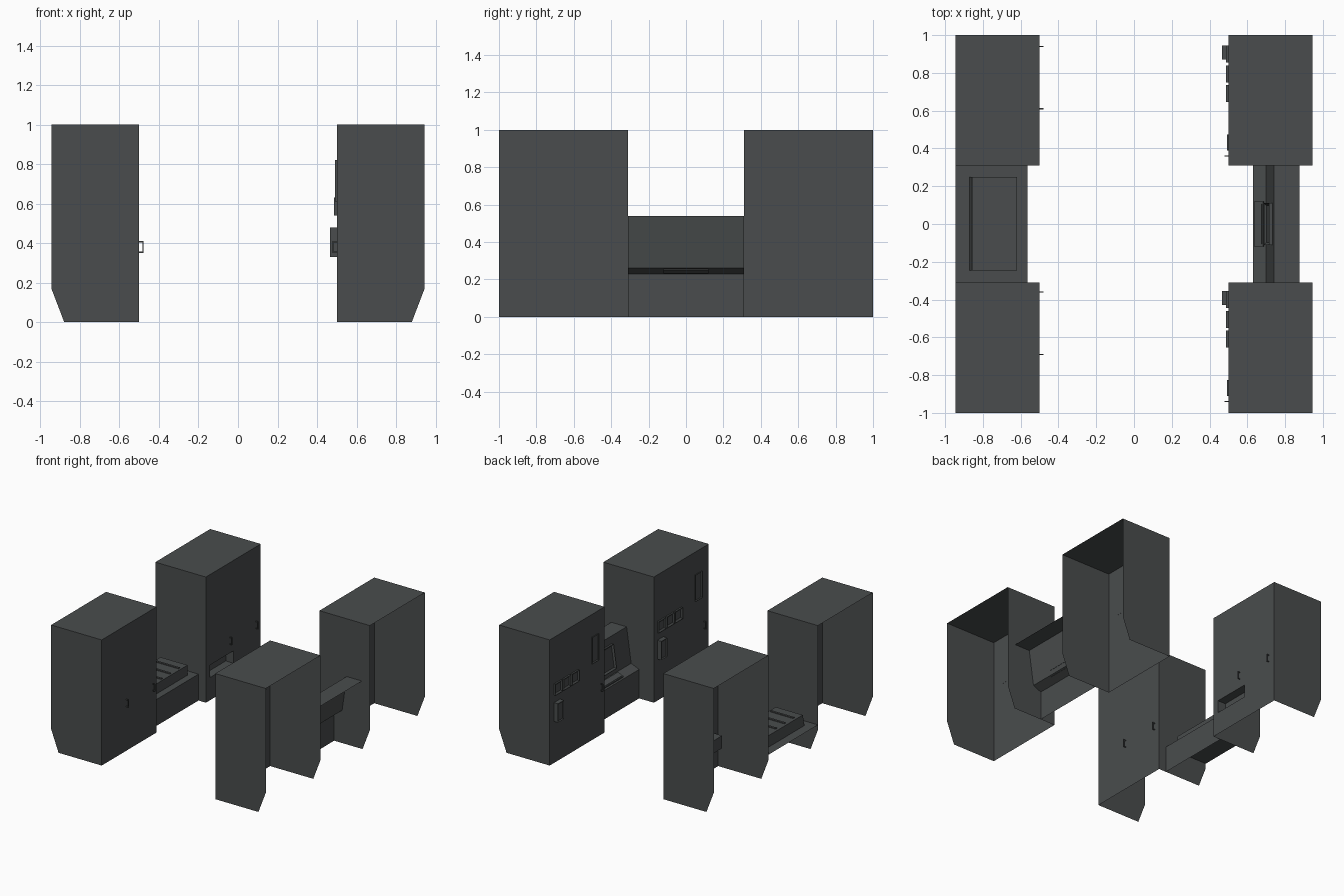
import bpy, bmesh, math
from mathutils import Vector

if "Cube" in bpy.data.objects:
    bpy.data.objects.remove(bpy.data.objects["Cube"])

grey = bpy.data.materials.new("dark slate grey")
grey.diffuse_color = (0.067, 0.073, 0.074, 1)
grey.use_nodes = True
grey.node_tree.nodes["Principled BSDF"].inputs["Base Color"].default_value = grey.diffuse_color


def make(name, faces):
    """Mesh object from a list of polygons."""
    bm = bmesh.new()
    for f in faces:
        bm.faces.new([bm.verts.new(p) for p in f])
    bmesh.ops.remove_doubles(bm, verts=bm.verts, dist=1e-5)
    return finish(name, bm)


def finish(name, bm):
    me = bpy.data.meshes.new(name)
    bm.to_mesh(me)
    bm.free()
    me.materials.append(grey)
    ob = bpy.data.objects.new(name, me)
    bpy.context.collection.objects.link(ob)
    return ob


def box(name, x, y, z, inset=0, depth=0, taper=0):
    """Box from ranges; optional sunken inset on its -x face, or a slanted -x end."""
    bm = bmesh.new()
    bmesh.ops.create_cube(bm, size=1)
    for v in bm.verts:
        t = taper if v.co.z > 0 and v.co.x < 0 else 0
        v.co = [r[0] if c < 0 else r[1] for r, c in zip((x, y, z), v.co)]
        v.co.x += t
    if inset:
        bm.normal_update()
        f = min(bm.faces, key=lambda f: f.calc_center_median().x)
        bmesh.ops.inset_region(bm, faces=[f], thickness=inset)
        for v in f.verts:
            v.co.x += depth
    return finish(name, bm)


def cabinet(name, s, y0, y1, pocket=None):
    """Tall cabinet shell, open at the bottom and on the outer side."""
    xi, xo, xc = 0.5 * s, 0.945 * s, 0.88 * s
    prof = [(xi, 0), (xc, 0), (xo, 0.17), (xo, 1), (xi, 1)]
    a = [(x, y0, z) for x, z in prof]
    b = [(x, y1, z) for x, z in prof]
    if s < 0:
        a, b = a[::-1], b[::-1]
    faces = [a, b[::-1]]
    top = [(xi, y0, 1), (xo, y0, 1), (xo, y1, 1), (xi, y1, 1)]
    faces.append(top if s > 0 else top[::-1])
    wall = lambda u0, u1, w0, w1, x=xi: [(x, u0, w0), (x, u0, w1), (x, u1, w1), (x, u1, w0)][::int(s)]
    if not pocket:
        faces.append(wall(y0, y1, 0, 1))
    else:
        p0, p1, q0, q1, d = pocket
        ys, zs = [y0, p0, p1, y1], [0, q0, q1, 1]
        for i in range(3):
            for j in range(3):
                x = xi + s * d if i == j == 1 else xi
                faces.append(wall(ys[i], ys[i + 1], zs[j], zs[j + 1], x))
        ring = [(p0, q0), (p1, q0), (p1, q1), (p0, q1)]
        for k in range(4):
            (u, w), (u2, w2) = ring[k], ring[(k + 1) % 4]
            xd = xi + s * d
            faces.append([(xi, u, w), (xi, u2, w2), (xd, u2, w2), (xd, u, w)])
    return make(name, faces)


def handle(name, s, y, z0=0.35, z1=0.41):
    """Small pull handle made of three bars."""
    t = 0.006
    xa, xb = sorted((0.5 * s, 0.478 * s))
    grip = sorted((0.478 * s, (0.478 + t) * s))
    box(name + "_grip", grip, (y - t / 2, y + t / 2), (z0, z1))
    for tag, z in (("lower", z0), ("upper", z1 - t)):
        box(name + "_" + tag, (xa, xb), (y - t / 2, y + t / 2), (z, z + t))


# Four cabinets
cabinet("left_front_cabinet", -1, -1, -0.31)
cabinet("left_back_cabinet", -1, 0.31, 1, (0.36, 0.66, 0.18, 0.28, 0.07))
cabinet("right_front_cabinet", 1, -1, -0.31)
cabinet("right_back_cabinet", 1, 0.31, 1)

# Cabinet fittings, repeated for the front and back pair
for tag, dy in (("back", 0), ("front", -1.3)):
    handle(f"left_{tag}_handle_a", -1, 0.94 + dy)
    handle(f"left_{tag}_handle_b", -1, 0.61 + dy)
    handle(f"right_{tag}_handle", 1, 0.36 + dy)
    box(f"{tag}_wall_box", (0.465, 0.501), (0.87 + dy, 0.945 + dy), (0.33, 0.48), 0.012, 0.006)
    box(f"{tag}_tall_panel", (0.492, 0.501), (0.39 + dy, 0.475 + dy), (0.61, 0.82), 0.008, 0.007)
    for i in range(3):
        y = 0.69 + 0.105 * i + dy
        box(f"{tag}_gauge_{i}", (0.487, 0.501), (y - 0.045, y + 0.045), (0.54, 0.63), 0.018, 0.01)

# Console: profile extruded across the gap
prof = [(0.63, 0), (0.63, 0.23), (0.70, 0.26), (0.74, 0.54), (0.875, 0.54)]
make("console", [[(p[0], 0.31, p[1]), (p[0], -0.31, p[1]), (q[0], -0.31, q[1]), (q[0], 0.31, q[1])][::-1]
                 for p, q in zip(prof, prof[1:])])

# Console screen with sunken display, leaning with the panel
scr = box("console_screen", (-0.018, 0.002), (-0.11, 0.11), (-0.095, 0.095), 0.018, 0.012)
scr.location = Vector((0.719, 0, 0.39))
scr.rotation_euler = (0, math.atan2(0.04, 0.28), 0)

# Keyboard on the sloping shelf
key = box("keyboard", (-0.026, 0.026), (-0.12, 0.12), (-0.004, 0.014))
pad = box("keyboard_keys", (-0.019, 0.019), (-0.105, 0.105), (0.012, 0.018))
for ob in (key, pad):
    ob.location = (0.665, 0, 0.245)
    ob.rotation_euler = (0, -math.atan2(0.03, 0.07), 0)

# Bench: flat top and front panel
xf, xb, h = -0.565, -0.945, 0.21
make("bench", [[(xb, -0.31, h), (xf, -0.31, h), (xf, 0.31, h), (xb, 0.31, h)],
               [(xf, -0.31, 0), (xf, 0.31, 0), (xf, 0.31, h), (xf, -0.31, h)]])

# Raised bench pad with four slats
box("bench_pad", (-0.872, -0.62), (-0.245, 0.25), (0.205, 0.29), taper=0.015)
for i in range(4):
    y = 0.168 - 0.11 * i
    box(f"bench_slat_{i}", (-0.835, -0.635), (y - 0.008, y + 0.008), (0.288, 0.297))
